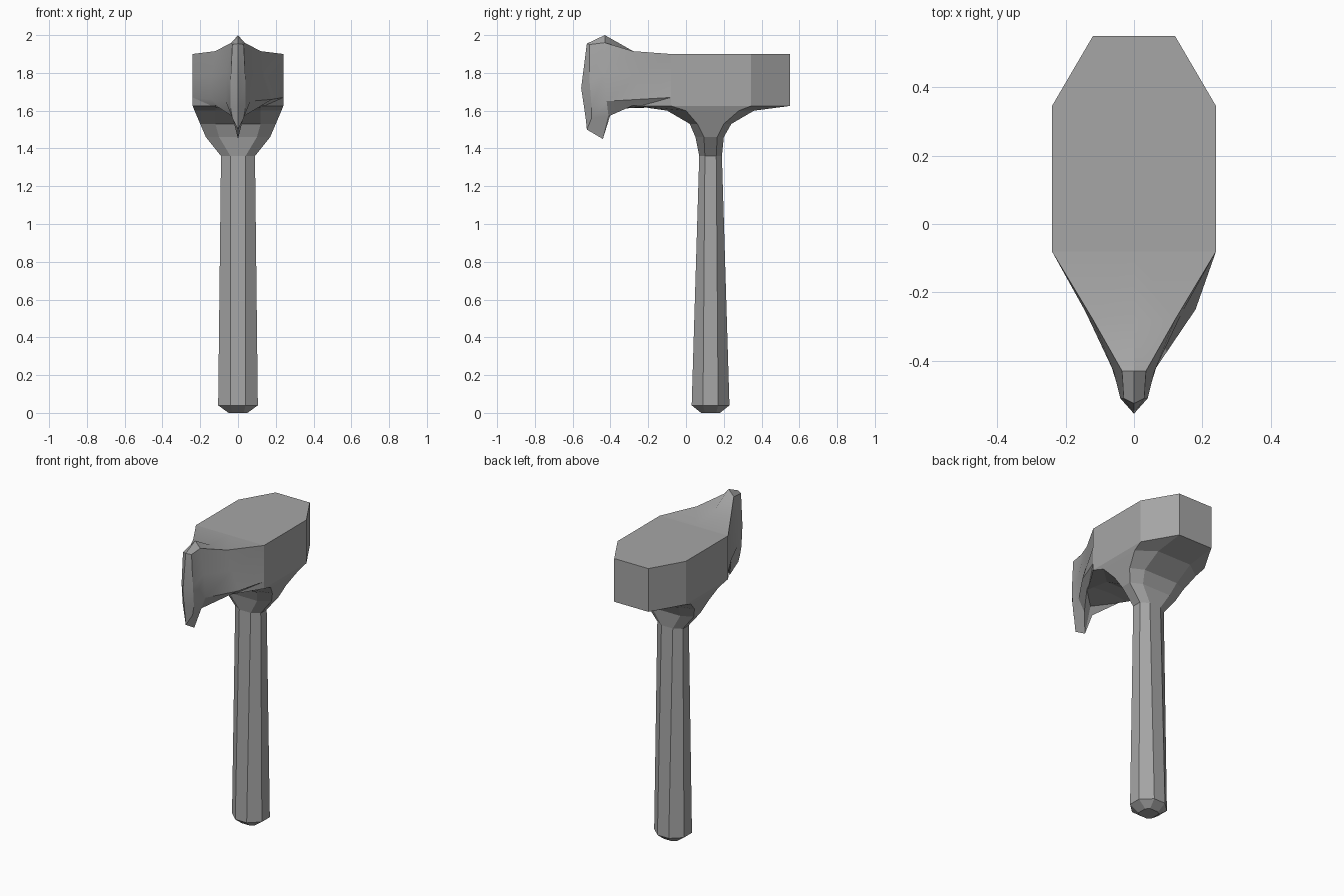
import bpy, bmesh
from math import radians

cube = bpy.data.objects.get("Cube")
if cube:
    bpy.data.objects.remove(cube, do_unlink=True)

# One plain grey for the whole tool
grey = bpy.data.materials.new("grey_metal")
grey.use_nodes = True
colour = (0.38, 0.38, 0.38, 1)
grey.diffuse_color = colour
grey.node_tree.nodes["Principled BSDF"].inputs["Base Color"].default_value = colour


def finish(name, bm):
    """Clean the bmesh and turn it into an object."""
    bmesh.ops.remove_doubles(bm, verts=bm.verts, dist=0.0005)
    bmesh.ops.recalc_face_normals(bm, faces=bm.faces)
    mesh = bpy.data.meshes.new(name)
    bm.to_mesh(mesh)
    bm.free()
    mesh.materials.append(grey)
    obj = bpy.data.objects.new(name, mesh)
    bpy.context.collection.objects.link(obj)
    return obj


def octagon(z, half_x, flat, back, side_back, side_front, front):
    """Chamfered rectangle, symmetric in x, at height z."""
    right = [(flat, back), (half_x, side_back), (half_x, side_front), (flat, front)]
    left = [(-x, y) for x, y in reversed(right)]
    return [(x, y, z) for x, y in right + left]


def loft(name, rings):
    """Skin a stack of octagons and cap both ends."""
    bm = bmesh.new()
    loops = [[bm.verts.new(p) for p in octagon(*r)] for r in rings]
    for low, high in zip(loops, loops[1:]):
        for i in range(len(low)):
            j = (i + 1) % len(low)
            bm.faces.new((low[i], low[j], high[j], high[i]))
    bm.faces.new(loops[0])
    bm.faces.new(loops[-1])
    return finish(name, bm)


# Tapered eight-sided handle with a blunt end
grip_top = (1.36, 0.09, 0.04, 0.19, 0.16, 0.1, 0.07)
loft("handle", [
    (0, 0.05, 0.03, 0.18, 0.16, 0.1, 0.08),
    (0.04, 0.105, 0.04, 0.23, 0.17, 0.09, 0.03),
    grip_top,
])

# Flared collar between handle and head
head_base = (1.625, 0.24, 0.12, 0.55, 0.345, -0.08, -0.27)
loft("collar", [
    grip_top,
    (1.46, 0.17, 0.1, 0.2, 0.165, 0.095, 0.05),
    (1.53, 0.2, 0.12, 0.24, 0.2, 0.06, 0.02),
    (1.6, 0.23, 0.12, 0.36, 0.28, 0, -0.1),
    head_base,
])

# Octagonal hammer block
loft("head_block", [head_base, (1.9,) + head_base[1:]])


# Hooked wedge: rows run from crest to claw tip, columns from block to front edge
def wedge_rows(bulge):
    return [
        [(0, -.08, 1.9), (0, -.28, 1.915), (0, -.43, 2), (0, -.525, 1.955), (0, -.525, 1.955)],
        [(.24, -.08, 1.9), (.12, -.28, 1.915), (.035, -.43, 1.96), (.03, -.51, 1.95), (0, -.525, 1.955)],
        [(.24, -.08, 1.78), (.14, -.26, 1.78), (.06, -.43, 1.8), (.04, -.51, 1.75), (0, -.555, 1.72)],
        [(.24, -.08, 1.67), (bulge, -.25, 1.66), (.065, -.42, 1.65), (.04, -.5, 1.62), (0, -.54, 1.62)],
        [(.22, -.08, 1.625), (.12, -.28, 1.628), (.03, -.41, 1.57), (.03, -.5, 1.56), (0, -.53, 1.55)],
        [(0, -.08, 1.62), (0, -.39, 1.61), (0, -.44, 1.45), (0, -.525, 1.5), (0, -.525, 1.5)],
    ]


bm = bmesh.new()
for side, bulge in ((1, 0.18), (-1, 0.145)):
    grid = [[bm.verts.new((side * x, y, z)) for x, y, z in row] for row in wedge_rows(bulge)]
    for upper, lower in zip(grid, grid[1:]):
        for i in range(len(upper) - 1):
            bm.faces.new((upper[i], upper[i + 1], lower[i + 1], lower[i]))
wedge = finish("hooked_wedge", bm)

# Soften only the shallow creases of the wedge
bpy.ops.object.select_all(action="DESELECT")
wedge.select_set(True)
bpy.context.view_layer.objects.active = wedge
bpy.ops.object.shade_smooth_by_angle(angle=radians(25))
